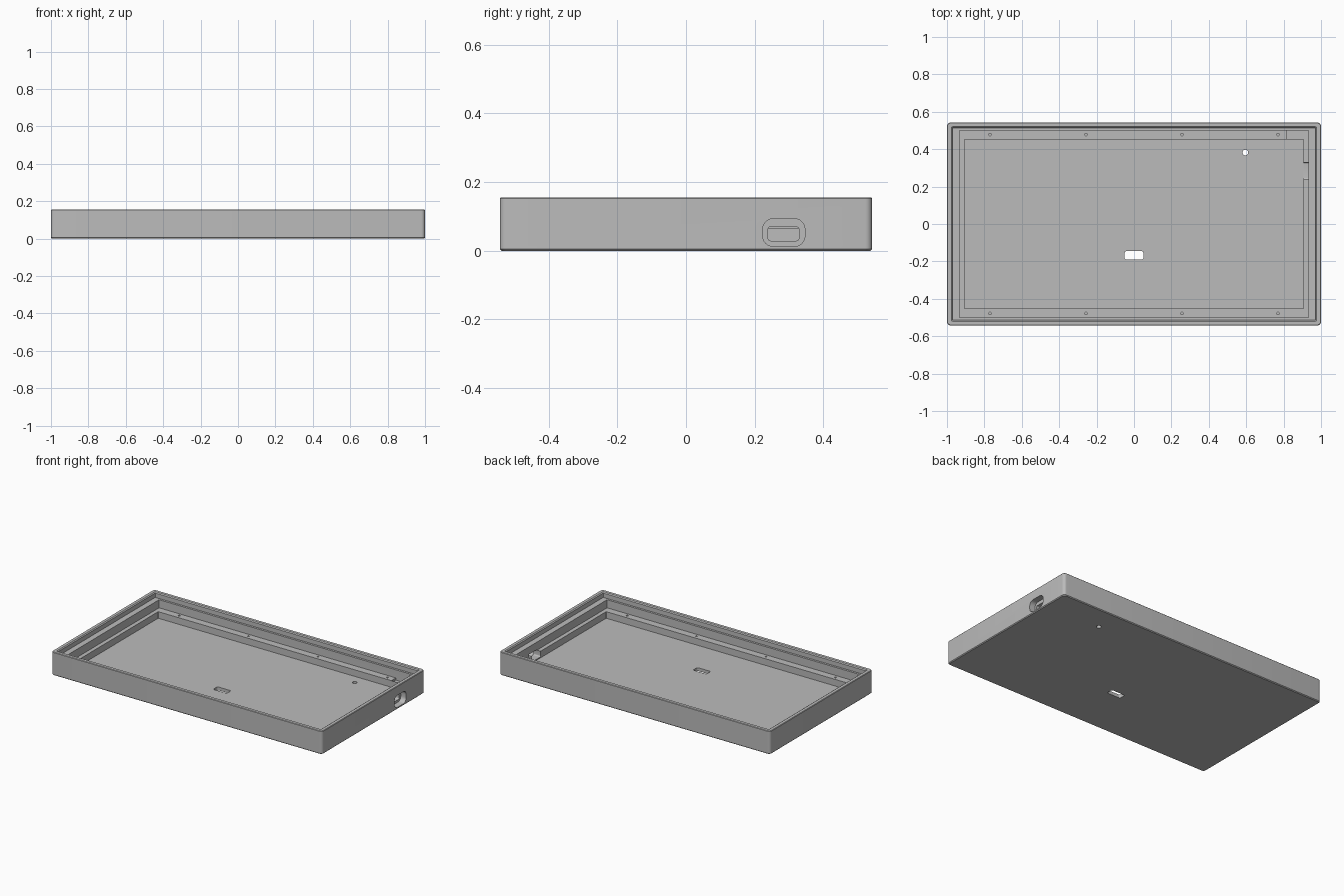
import bpy, bmesh, math

cube = bpy.data.objects.get("Cube")
if cube:
    bpy.data.objects.remove(cube)

grey = bpy.data.materials.new("plain grey")
grey.use_nodes = True
COLOUR = (0.5, 0.5, 0.5, 1)
grey.diffuse_color = COLOUR
grey.node_tree.nodes["Principled BSDF"].inputs["Base Color"].default_value = COLOUR


def rounded_outline(hx, hy, r, steps=6):
    """Corner-rounded rectangle, anticlockwise."""
    pts = []
    for quarter, (sx, sy) in enumerate([(1, 1), (-1, 1), (-1, -1), (1, -1)]):
        for i in range(steps + 1):
            a = math.pi / 2 * (quarter + i / steps)
            pts.append((sx * (hx - r) + r * math.cos(a), sy * (hy - r) + r * math.sin(a)))
    return pts


def loft(name, rings):
    """Skin rounded rectangles (hx, hy, r, z) and cap both ends."""
    bm = bmesh.new()
    loops = [[bm.verts.new((x, y, z)) for x, y in rounded_outline(hx, hy, r)]
             for hx, hy, r, z in rings]
    for a, b in zip(loops, loops[1:]):
        for i in range(len(a)):
            j = (i + 1) % len(a)
            bm.faces.new((a[i], a[j], b[j], b[i]))
    bm.faces.new(loops[0][::-1])
    bm.faces.new(loops[-1])
    bmesh.ops.recalc_face_normals(bm, faces=bm.faces)
    mesh = bpy.data.meshes.new(name)
    bm.to_mesh(mesh)
    bm.free()
    mesh.materials.append(grey)
    obj = bpy.data.objects.new(name, mesh)
    bpy.context.collection.objects.link(obj)
    return obj


def cut(name, size, centre, r, sideways=False):
    """Subtract a rounded bar; sideways bars run along x."""
    w, d, h = size
    cutter = loft(name, [(w / 2, d / 2, r, -h / 2), (w / 2, d / 2, r, h / 2)])
    cutter.location = centre
    if sideways:
        cutter.rotation_euler = (math.pi / 2, 0, math.pi / 2)
    cutter.hide_render = True
    cutter.hide_viewport = True
    cutter.display_type = 'WIRE'
    mod = tray.modifiers.new(name, 'BOOLEAN')
    mod.object = cutter
    mod.operation = 'DIFFERENCE'
    mod.solver = 'EXACT'


# Tray shell: outside wall, rim, two stepped ledges, floor
HX, HY, TOP, LEDGE, FLOOR = 1.0, 0.5425, 0.155, 0.066, 0.022
tray = loft("tray", [
    (HX - .005, HY - .005, .016, 0),
    (HX, HY, .02, .005),
    (HX, HY, .02, TOP - .003),
    (HX - .003, HY - .003, .017, TOP),
    (.977, .520, .006, TOP),
    (.971, .514, .004, TOP - .006),
    (.971, .514, .004, .12),
    (.933, .500, .003, .12),
    (.933, .500, .003, LEDGE),
    (.906, .452, .003, LEDGE),
    (.906, .452, .003, FLOOR)])

# Screw holes along the long ledges
for side in (-1, 1):
    for k in (-1.5, -.5, .5, 1.5):
        cut("screw_hole_cutter", (.014, .014, .06), (k * .513, side * .478, LEDGE), .0069)

# Floor openings
cut("floor_slot_cutter", (.1, .045, .1), (0, -.168, FLOOR), .01)
cut("floor_hole_cutter", (.03, .03, .1), (.595, .382, FLOOR), .0149)

# Cable port: shallow outer recess, through slot and lowered ledge corner
cut("port_recess_cutter", (.123, .08, .08), (1.0, .285, .053), .03, True)
cut("port_slot_cutter", (.09, .041, .2), (.95, .284, .0495), .008, True)
cut("ledge_corner_cutter", (.117, .048, .03), (.8745, .476, LEDGE), .001)
cut("ledge_side_cutter", (.027, .17, .03), (.9195, .415, LEDGE), .001)

# Apply the cuts, then keep crisp edges with smooth corners
bpy.context.view_layer.update()
graph = bpy.context.evaluated_depsgraph_get()
result = bpy.data.meshes.new_from_object(tray.evaluated_get(graph))
tray.modifiers.clear()
tray.data = result
for obj in [o for o in bpy.data.objects if o.name.split(".")[0].endswith("_cutter")]:
    bpy.data.objects.remove(obj)
bpy.ops.object.select_all(action='DESELECT')
tray.select_set(True)
bpy.context.view_layer.objects.active = tray
bpy.ops.object.shade_smooth_by_angle(angle=math.radians(25))
